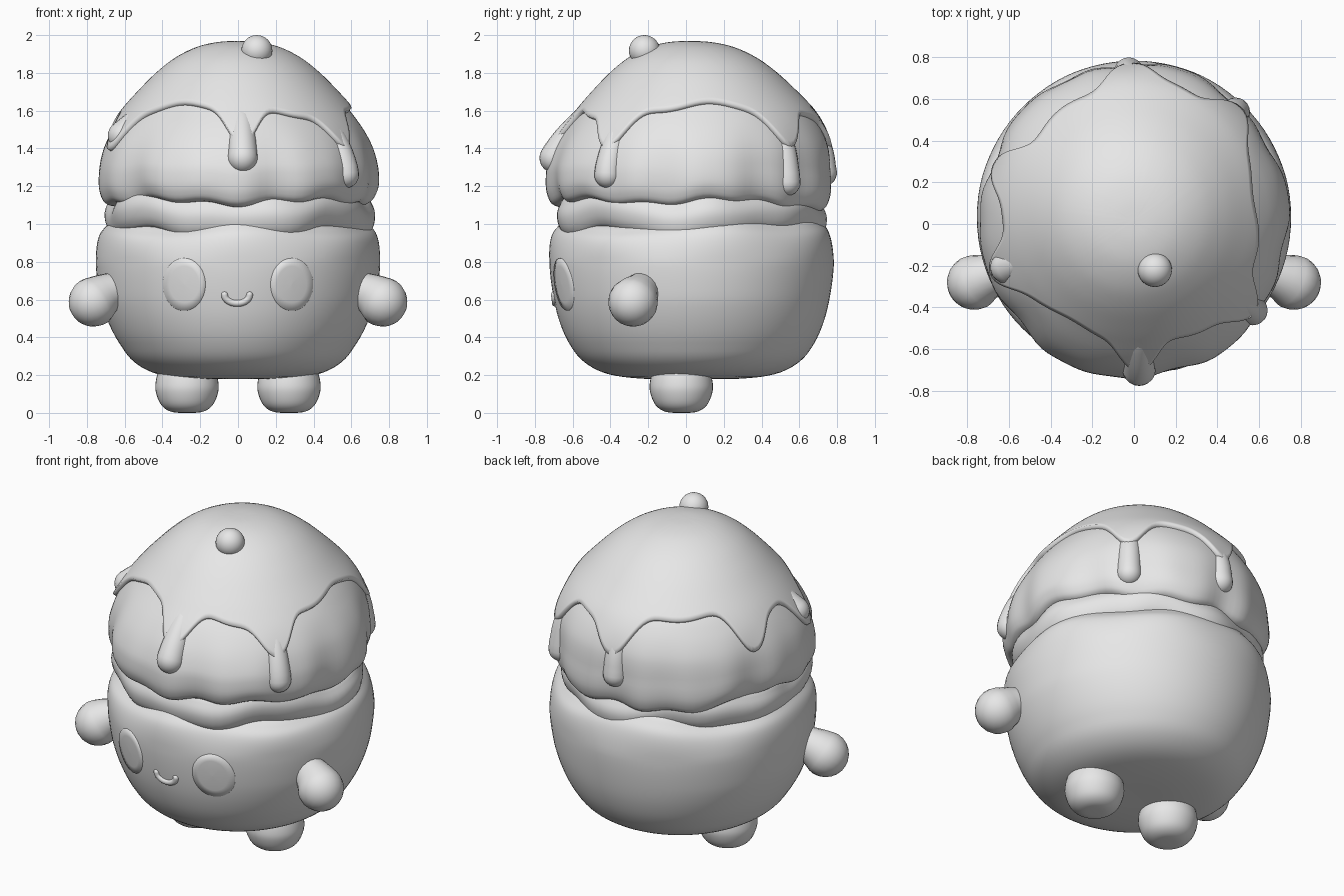
import bpy
import bmesh
import math
from math import sin, cos, pi, radians, exp
from mathutils import Vector

if "Cube" in bpy.data.objects:
    bpy.data.objects.remove(bpy.data.objects["Cube"], do_unlink=True)

clay = bpy.data.materials.new("plain_grey")
clay.use_nodes = True
clay.diffuse_color = (0.8, 0.8, 0.8, 1)
clay.node_tree.nodes["Principled BSDF"].inputs["Base Color"].default_value = (0.8, 0.8, 0.8, 1)


def add_mesh(name, verts, faces):
    mesh = bpy.data.meshes.new(name)
    mesh.from_pydata(verts, [], faces)
    mesh.materials.append(clay)
    mesh.polygons.foreach_set("use_smooth", [True] * len(mesh.polygons))
    obj = bpy.data.objects.new(name, mesh)
    bpy.context.collection.objects.link(obj)
    return obj


def spline(points, steps=5):
    """Smooth (radius, height) profile through the given points."""
    pts = [points[0]] + list(points) + [points[-1]]
    out = []
    for i in range(1, len(pts) - 2):
        p, a, b, q = (Vector(v) for v in pts[i - 1:i + 3])
        for k in range(steps):
            t = k / steps
            curve = (p * -1 + a * 3 - b * 3 + q) * t ** 3 + (p * 2 - a * 5 + b * 4 - q) * t ** 2
            v = (curve + (b - p) * t + a * 2) * 0.5
            out.append((max(v.x, 0), v.y))
    return out + [tuple(points[-1])]


def grid_faces(rows, cols):
    return [(i * cols + j, i * cols + (j + 1) % cols,
             (i + 1) * cols + (j + 1) % cols, (i + 1) * cols + j)
            for i in range(rows - 1) for j in range(cols)]


def lathe(name, rows, cols, centre, point):
    """Surface of revolution; point(row, angle) gives radius and height."""
    verts = []
    for i in range(rows):
        for j in range(cols):
            a = 2 * pi * j / cols
            r, z = point(i, a)
            r = max(r, 0.0005)
            verts.append((centre[0] + r * cos(a), centre[1] + r * sin(a), z))
    return add_mesh(name, verts, grid_faces(rows, cols))


def radius_at(profile, z):
    for (r0, z0), (r1, z1) in zip(profile, profile[1:]):
        if min(z0, z1) <= z <= max(z0, z1) and z0 != z1:
            return r0 + (r1 - r0) * (z - z0) / (z1 - z0)
    return profile[-1][0]


def tube(name, path, radii):
    """Tapered tube along a path with rounded ends."""
    path = [Vector(p) for p in path]
    head, tail = (path[0] - path[1]).normalized(), (path[-1] - path[-2]).normalized()
    arc = [pi / 2 * k / 6 for k in range(1, 7)]
    pts = [(path[0] + head * radii[0] * sin(t), radii[0] * cos(t)) for t in reversed(arc)]
    pts += list(zip(path, radii))
    pts += [(path[-1] + tail * radii[-1] * sin(t), radii[-1] * cos(t)) for t in arc]
    cols, verts = 20, []
    for i, (p, r) in enumerate(pts):
        d = (pts[min(i + 1, len(pts) - 1)][0] - pts[max(i - 1, 0)][0]).normalized()
        ref = Vector((0, 1, 0)) if abs(d.y) < 0.8 else Vector((1, 0, 0))
        u = d.cross(ref).normalized()
        w = d.cross(u)
        verts += [p + (u * cos(2 * pi * j / cols) + w * sin(2 * pi * j / cols)) * max(r, 0.0005)
                  for j in range(cols)]
    return add_mesh(name, verts, grid_faces(len(pts), cols))


# Rounded body
BODY_Y = 0.03
body = spline([(0, .18), (.24, .18), (.44, .205), (.57, .27), (.65, .37), (.705, .5), (.738, .65),
               (.753, .8), (.74, .91), (.7, .97), (.62, 1.02), (.4, 1.03)])


def body_point(i, a):
    r, z = body[i]
    rim = max(0, (z - .8) / .2)
    low = min(1, max(0, (.6 - z) / .25))
    r *= 1 - .035 * low * cos(a) ** 2
    return r + .012 * rim * sin(7 * a), z + rim * (.02 * sin(4 * a + 1) + .03 * max(0, sin(a)))


lathe("body", len(body), 96, (0, BODY_Y), body_point)

# Soft cream layer under the dome
cream = spline([(.5, 1.19), (.65, 1.16), (.695, 1.11), (.71, 1.05), (.69, .98), (.64, .945), (.5, .96)])


def cream_point(i, a):
    r, z = cream[i]
    return (r + .014 * sin(5 * a + 1) + .008 * sin(9 * a),
            z - .025 * cos(4 * a) + .012 * sin(7 * a) + .006 * sin(13 * a))


lathe("cream_layer", len(cream), 96, (0, .02), cream_point)

# Dome with a ragged lower rim, its crown leaning slightly back
DOME_Y = 0.015
dome = spline([(0, 1.945), (.1, 1.94), (.21, 1.915), (.32, 1.86), (.415, 1.785), (.505, 1.695),
               (.595, 1.595), (.665, 1.495), (.713, 1.39), (.735, 1.27), (.725, 1.17),
               (.67, 1.115), (.48, 1.11)])


def dome_radius(r, z, a):
    crown = min(1, max(0, (z - 1.3) / .3))
    rim = min(1, max(0, (1.55 - z) / .35))
    wave = .012 * sin(6 * a + .5) + .008 * sin(11 * a) + .005 * sin(17 * a + 2)
    return r * (1 + .025 * sin(a) ** 2 + .06 * crown * sin(a)) + rim * wave


def dome_point(i, a):
    r, z = dome[i]
    rim = min(1, max(0, (1.4 - z) / .25))
    jag = .013 * sin(5 * a) + .011 * sin(13 * a) - .05 * max(0, sin(a)) ** 4
    return dome_radius(r, z, a), z + rim * jag


lathe("dome", len(dome), 120, (0, DOME_Y), dome_point)

# Sauce cap: follows the dome down to an edge that dips at each drip
DRIPS = [(-88, 1.27, .08), (-37, 1.19, .072), (47, 1.15, .07), (92, 1.2, .072), (-160, 1.39, .078)]


def edge_height(a):
    z = 1.6 + .025 * sin(3 * a + 1) + .014 * sin(8 * a)
    for angle, tip, _ in DRIPS + [(158, 0, 0)]:
        d = (a - radians(angle) + pi) % (2 * pi) - pi
        z -= .19 * exp(-(d / .16) ** 2)
    return z


def dome_along(u):
    i = min(int(u), len(dome) - 2)
    return Vector(dome[i]).lerp(Vector(dome[i + 1]), u - i)


def index_at(z):
    return next(i + (dome[i][1] - z) / (dome[i][1] - dome[i + 1][1])
                for i in range(len(dome) - 1) if dome[i + 1][1] <= z <= dome[i][1])


SAUCE_ROWS = 36


def sauce_point(i, a):
    t = min(1, i / (SAUCE_ROWS - 4))
    p = dome_along(t * index_at(edge_height(a)))
    out = Vector((p.x, p.y - 1.25)).normalized()
    over = max(0, i - (SAUCE_ROWS - 4))
    q = out * (.024 - .017 * over)
    return dome_radius(p.x, p.y, a) + q.x, p.y + q.y - .008 * sin(pi * over / 3)


lathe("sauce_cap", SAUCE_ROWS, 200, (0, DOME_Y), sauce_point)

# Drips running down the dome, sinking into the cap at the top
for n, (angle, tip, width) in enumerate(DRIPS):
    a, low, path, radii = radians(angle), tip + width, [], []
    for k in range(9):
        t = k / 8
        z = 1.54 + (low - 1.54) * t
        r = dome_radius(radius_at(dome, z), z, a) - .055 + .03 * t
        path.append((r * cos(a), DOME_Y + r * sin(a), z))
        radii.append(width * (.85 + .15 * t))
    tube(f"sauce_drip_{n + 1}", path, radii)

# Round berry in a shallow puddle
BERRY = (.1, -.22)
berry_profile = [(.082 * sin(pi * k / 16), 1.918 + .082 * cos(pi * k / 16)) for k in range(17)]
lathe("berry", 17, 32, BERRY, lambda i, a: berry_profile[i])
puddle = spline([(0, 1.87), (.07, 1.865), (.11, 1.845), (.14, 1.8)])
lathe("berry_seat", len(puddle), 32, BERRY,
      lambda i, a: (puddle[i][0], puddle[i][1] + .4 * puddle[i][0] * sin(a)))

# Arms and feet on both sides
foot = spline([(0, 0), (.08, .005), (.135, .04), (.165, .11), (.165, .17), (.145, .25)])
for side, x in (("left", 1), ("right", -1)):
    tube(f"{side}_arm", [(x * .58, -.2, .67), (x * .66, -.235, .65), (x * .71, -.255, .625),
                         (x * .745, -.27, .602), (x * .765, -.28, .588)],
         [.085, .095, .113, .128, .132])
    lathe(f"{side}_foot", len(foot), 36, (x * .27, -.025), lambda i, a: foot[i])


def face_y(x, z):
    r = radius_at(body, z)
    return BODY_Y - math.sqrt(r * r - x * x)


# Oval eye plates lying nearly flush on the face
for side, x in (("left", 1), ("right", -1)):
    verts, cols = [], 40
    for ring, lift in ((.01, .004), (.35, .004), (.7, .004), (1, .004), (1.01, -.002)):
        for j in range(cols):
            a = 2 * pi * j / cols
            ex, ez = x * .285 + .112 * ring * cos(a), .68 + .138 * ring * sin(a)
            verts.append((ex, face_y(ex, ez) - lift, ez))
    eye = add_mesh(f"{side}_eye", verts, grid_faces(5, cols))
    eye.data.flip_normals()

# Little raised smile
smile = []
for k in range(15):
    a = pi + pi * k / 14
    sx, sz = -.005 + .066 * cos(a), .625 + .045 * sin(a)
    smile.append((sx, face_y(sx, sz) + .004, sz))
tube("smile", smile, [.018] * len(smile))

# Make every surface face outward
for obj in bpy.context.collection.objects:
    if obj.type == 'MESH' and not obj.name.endswith("_eye"):
        bm = bmesh.new()
        bm.from_mesh(obj.data)
        bmesh.ops.remove_doubles(bm, verts=bm.verts, dist=.0012)
        bmesh.ops.recalc_face_normals(bm, faces=bm.faces)
        bm.to_mesh(obj.data)
        bm.free()
